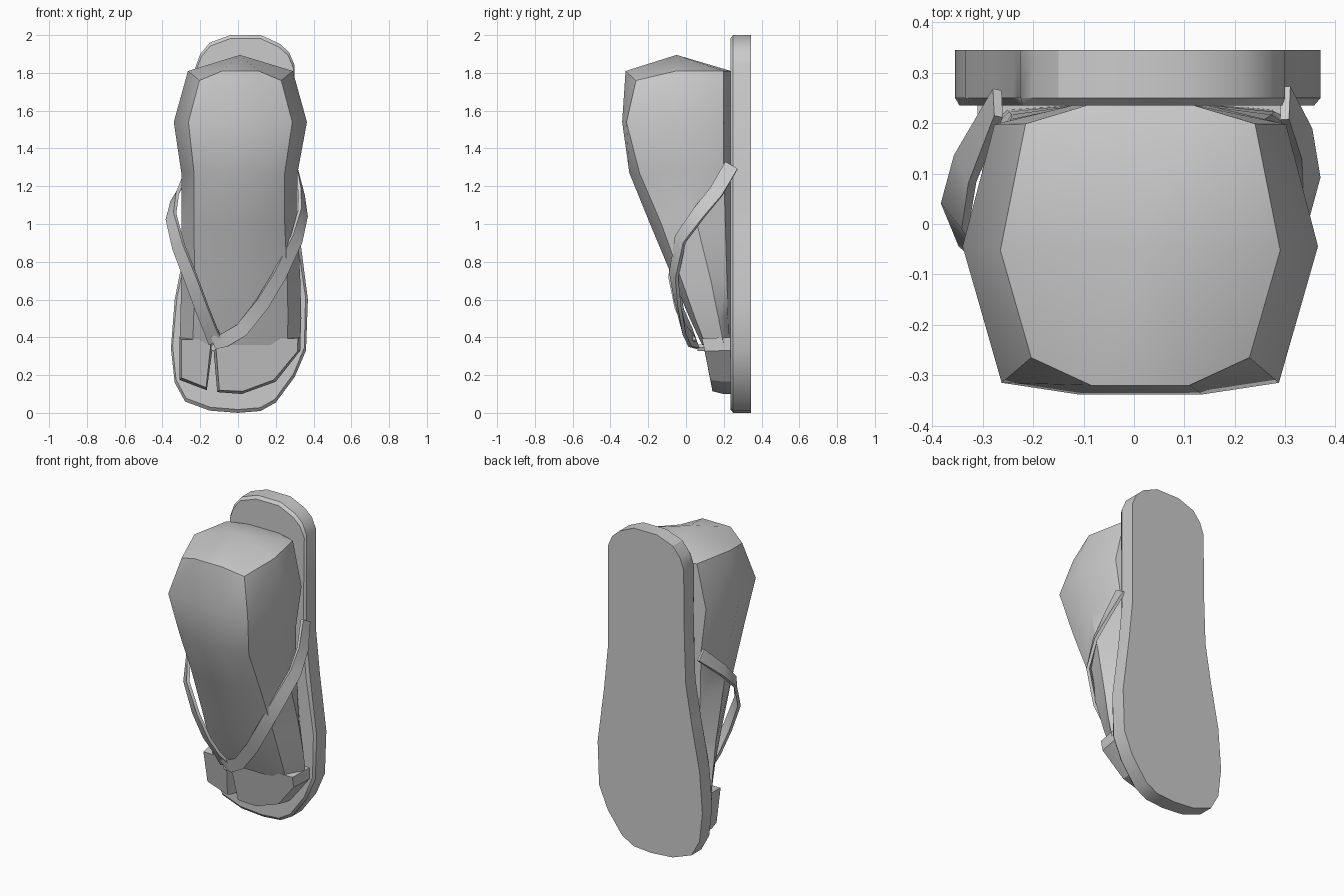
import bpy, bmesh, math
from mathutils import Vector

if "Cube" in bpy.data.objects:
    bpy.data.objects.remove(bpy.data.objects["Cube"])


def finish(name, bm, angle=30):
    bmesh.ops.recalc_face_normals(bm, faces=bm.faces)
    me = bpy.data.meshes.new(name)
    bm.to_mesh(me)
    bm.free()
    ob = bpy.data.objects.new(name, me)
    bpy.context.collection.objects.link(ob)
    bpy.ops.object.select_all(action='DESELECT')
    ob.select_set(True)
    bpy.context.view_layer.objects.active = ob
    bpy.ops.object.shade_smooth_by_angle(angle=math.radians(angle))
    return ob


def loft(bm, rings, cap_start=True, cap_end=True):
    rows = [[bm.verts.new(p) for p in r] for r in rings]
    n = len(rows[0])
    for a, b in zip(rows, rows[1:]):
        for i in range(n):
            j = (i + 1) % n
            bm.faces.new((a[i], a[j], b[j], b[i]))
    if cap_start:
        bm.faces.new(rows[0])
    if cap_end:
        bm.faces.new(rows[-1])
    return rows


def slab(name, outline, y_back, y_edge, y_front, inset):
    """Flat slab in the xz plane with a chamfered front rim."""
    cx = sum(p[0] for p in outline) / len(outline)
    cz = sum(p[1] for p in outline) / len(outline)

    def inner(x, z):
        d = Vector((cx - x, cz - z))
        d = d.normalized() * inset
        return x + d.x, z + d.y

    small = [inner(*p) for p in outline]
    bm = bmesh.new()
    loft(bm, [[(x, y_back, z) for x, z in outline],
              [(x, y_edge, z) for x, z in outline],
              [(x, y_front(z), z) for x, z in small]])
    return finish(name, bm)


# Sole
sole = [(-.15, .012), (0, 0), (.12, .01), (.2, .055), (.3, .19), (.36, .33),
        (.37, .6), (.325, .95), (.3, 1.2), (.3, 1.84), (.27, 1.91), (.22, 1.955),
        (.12, 2), (-.04, 2), (-.15, 1.96), (-.2, 1.9), (-.225, 1.83), (-.23, 1.4),
        (-.24, 1.12), (-.28, .88), (-.335, .6), (-.355, .34), (-.335, .16), (-.28, .06)]
slab("sole", sole, .345, .25, lambda z: .235, .018)

# Foot: rings up the z axis, (z, left, right, front, widest depth, front corner depth)
BACK = .238
sections = [(.36, -.31, .33, .085, .75, .12), (.5, -.305, .335, .02, .7, .13),
            (.7, -.3, .33, -.065, .65, .14), (1.0, -.3, .315, -.19, .58, .14),
            (1.27, -.3, .315, -.3, .55, .1), (1.54, -.34, .365, -.338, .51, .04),
            (1.81, -.265, .29, -.32, .48, 0)]


def foot_ring(z, l, r, f, w, c):
    prof = [(-1, w), (-.78, c), (-.35, 0), (.35, 0), (.78, c),
            (1, w), (.82, .93), (.35, 1), (-.35, 1), (-.82, .93)]
    m, h = (l + r) / 2, (r - l) / 2
    return [Vector((m + u * h, f + v * (BACK - f), z)) for u, v in prof]


rings = [foot_ring(*s) for s in sections]
for i in (1, 4):
    rings[-1][i] += Vector((0, .055, -.05))
bm = bmesh.new()
top = loft(bm, rings, cap_end=False)[-1]
# Domed heel on top
peak = bm.verts.new((.01, -.05, 1.895))
for i in range(len(top)):
    bm.faces.new((top[i], top[(i + 1) % len(top)], peak))
finish("foot", bm, 35)


# Split toes
def toe_front(z):
    return .14 - max(0, z - .12) * .2


slab("big_toe", [(-.31, .4), (-.31, .175), (-.165, .12), (-.135, .34), (-.135, .4)],
     .238, .19, toe_front, .015)
slab("small_toes", [(-.13, .4), (-.13, .34), (-.11, .11), (.02, .1), (.2, .165),
                    (.33, .33), (.33, .4)], .238, .2, toe_front, .015)


# Strap arms: flat ribbons along a path
def ribbon(name, path, width, thick):
    pts = [Vector(p) for p in path]
    rings = []
    for i, p in enumerate(pts):
        t = (pts[min(i + 1, len(pts) - 1)] - pts[max(i - 1, 0)]).normalized()
        out = Vector((p.x * .8, p.y - .25, 0))
        if i == 0:
            out = Vector((0, -1, -.4))
        out = (out - t * out.dot(t)).normalized()
        side = t.cross(out).normalized() * width / 2
        n = out * thick / 2
        rings.append([p + side + n, p - side + n, p - side - n, p + side - n])
    bm = bmesh.new()
    loft(bm, rings)
    return finish(name, bm)


ribbon("strap_right", [(-.13, .05, .375), (-.07, .025, .385), (.02, -.01, .44), (.13, -.045, .58),
                       (.22, -.065, .73), (.31, -.03, .92), (.345, .07, 1.06),
                       (.335, .16, 1.17), (.3, .24, 1.31)], .075, .018)
ribbon("strap_left", [(-.12, .05, .375), (-.15, .01, .45), (-.19, -.035, .55),
                      (-.245, -.065, .7), (-.315, -.06, .88), (-.355, .02, 1.04),
                      (-.335, .11, 1.14), (-.27, .24, 1.27)], .075, .018)

# Thong post between the toes
bm = bmesh.new()
loft(bm, [[(-.13 + .014 * math.cos(a), y, .345 + .02 * math.sin(a))
           for a in [k * math.pi / 3 for k in range(6)]] for y in (.06, .24)])
finish("thong_post", bm)
